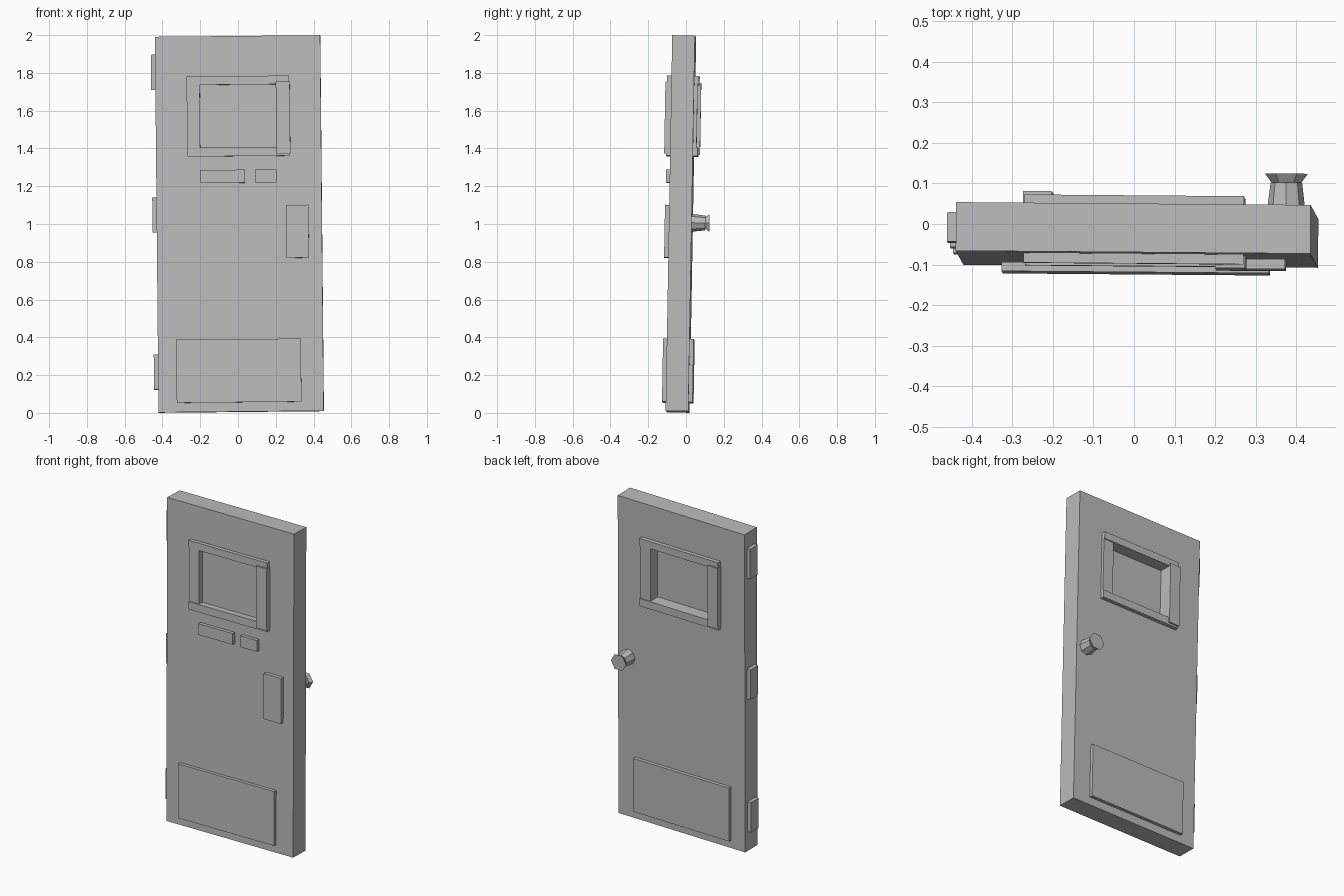
import bpy, bmesh, math
from mathutils import Matrix, Euler, Vector

cube = bpy.data.objects.get("Cube")
if cube:
    bpy.data.objects.remove(cube, do_unlink=True)

grey = bpy.data.materials.new("plain_grey")
grey.use_nodes = True
grey.diffuse_color = (0.5, 0.5, 0.5, 1)
grey.node_tree.nodes["Principled BSDF"].inputs["Base Color"].default_value = (0.5, 0.5, 0.5, 1)

# The whole door leans slightly
LEAN = Matrix.Translation((0.0075, -0.027, 1.0)) @ Euler((-0.0175, -0.0097, -0.008)).to_matrix().to_4x4()

WIDTH, HEIGHT, HALF = 0.875, 1.989, 0.06   # HALF is half the thickness


def finish(name, bm):
    mesh = bpy.data.meshes.new(name)
    bm.to_mesh(mesh)
    bm.free()
    mesh.materials.append(grey)
    obj = bpy.data.objects.new(name, mesh)
    obj.matrix_world = LEAN
    bpy.context.collection.objects.link(obj)
    return obj


def box(name, xs, ys, zs):
    """Box between the given limits, in the door's own frame."""
    bm = bmesh.new()
    size = Vector((xs[1] - xs[0], ys[1] - ys[0], zs[1] - zs[0]))
    centre = Vector((sum(xs), sum(ys), sum(zs))) / 2
    bmesh.ops.create_cube(bm, size=1, matrix=Matrix.Translation(centre) @ Matrix.Diagonal(size).to_4x4())
    return finish(name, bm)


def plate(name, side, xs, zs, rise):
    """Box standing out from the front (-1) or back (1) of the door."""
    ys = sorted((side * (HALF - 0.005), side * (HALF + rise)))
    return box(name, xs, ys, zs)


# Door leaf with a window recess in each side
leaf = box("door_leaf", (-WIDTH / 2, WIDTH / 2), (-HALF, HALF), (-HEIGHT / 2, HEIGHT / 2))
OPEN_X, OPEN_Z = (-0.203, 0.2), (0.405, 0.737)
for name, ys in (("front_recess_cutter", (-0.1, -0.045)), ("back_recess_cutter", (0.008, 0.1))):
    cutter = box(name, OPEN_X, ys, OPEN_Z)
    cutter.hide_render = True
    cutter.hide_viewport = True
    cutter.display_type = 'WIRE'
    cut = leaf.modifiers.new(name, 'BOOLEAN')
    cut.operation = 'DIFFERENCE'
    cut.solver = 'EXACT'
    cut.object = cutter

# Window frames and kick plates on both sides
for label, side in (("front", -1), ("back", 1)):
    plate(label + "_top_rail", side, (-0.272, 0.271), (0.737, 0.782), 0.024)
    plate(label + "_bottom_rail", side, (-0.272, 0.271), (0.358, 0.405), 0.024)
    thick, thin = (0.2, 0.274), (-0.272, -0.203)
    if side > 0:
        thick, thin = (-0.275, -0.203), (0.2, 0.271)
    plate(label + "_thick_stile", side, thick, (0.37, 0.75), 0.033)
    plate(label + "_thin_stile", side, thin, (0.38, 0.76), 0.018)
    plate(label + "_kick_plate", side, (-0.34, 0.32), (-0.945, -0.611), 0.021)

# Front fittings
plate("long_label_plate", -1, (-0.204, 0.032), (0.217, 0.286), 0.021)
plate("short_label_plate", -1, (0.085, 0.2), (0.217, 0.286), 0.021)
plate("lock_plate", -1, (0.248, 0.367), (-0.183, 0.097), 0.023)

# Hinges down the right edge
for i, z in enumerate((0.807, 0.052, -0.78)):
    box(f"hinge_{i + 1}", (-0.46, -0.43), (-0.036, 0.037), (z - 0.093, z + 0.093))


def knob_part(name, sides, r_base, r_tip, y0, y1):
    bm = bmesh.new()
    place = Matrix.Translation((0.3675, (y0 + y1) / 2, 0.004)) @ Matrix.Rotation(-math.pi / 2, 4, 'X')
    bmesh.ops.create_cone(bm, cap_ends=True, segments=sides, radius1=r_base, radius2=r_tip,
                          depth=y1 - y0, matrix=place @ Matrix.Rotation(math.pi / 2, 4, 'Z'))
    return finish(name, bm)


# Back knob: tapering neck and flared hexagonal grip
knob_part("knob_neck", 8, 0.048, 0.039, 0.055, 0.132)
knob_part("knob_grip", 6, 0.036, 0.053, 0.131, 0.154)
